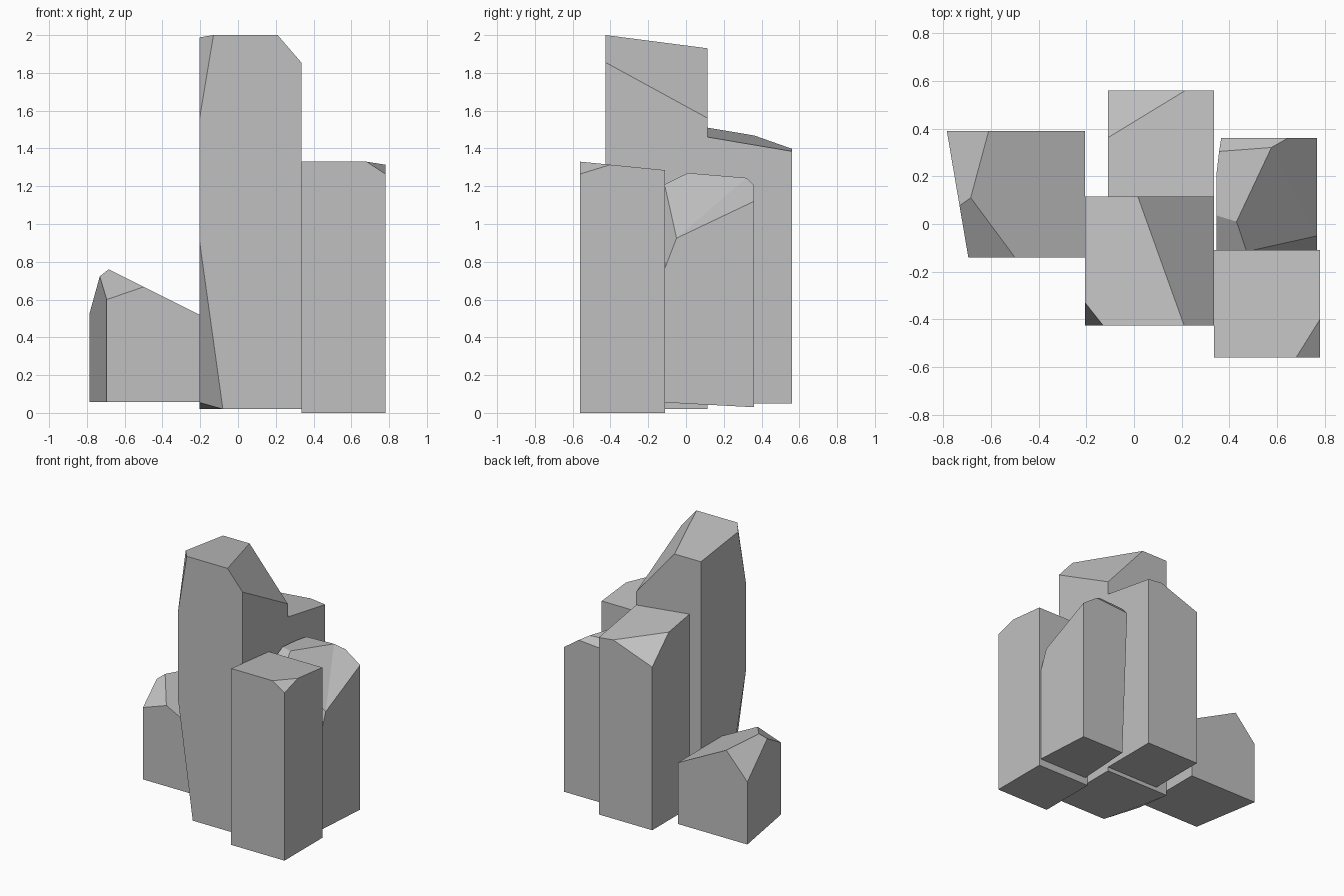
import bpy
import bmesh
from mathutils import Vector

cube = bpy.data.objects.get("Cube")
if cube:
    bpy.data.objects.remove(cube, do_unlink=True)

# Single stone colour
stone = bpy.data.materials.new("stone_grey")
stone.use_nodes = True
GREY = (0.53, 0.53, 0.53, 1)
stone.diffuse_color = GREY
shader = stone.node_tree.nodes["Principled BSDF"]
shader.inputs["Base Color"].default_value = GREY
shader.inputs["Roughness"].default_value = 0.9


def nearest(bm, point):
    return min(bm.verts, key=lambda v: (v.co - Vector(point)).length)


def chisel(bm, a, b, c, centre):
    """Slice off the stone beyond the plane through three points and cap it."""
    a, b, c = Vector(a), Vector(b), Vector(c)
    normal = (b - a).cross(c - a).normalized()
    if normal.dot(centre - a) > 0:
        normal.negate()
    geom = bm.verts[:] + bm.edges[:] + bm.faces[:]
    cut = bmesh.ops.bisect_plane(bm, geom=geom, dist=1e-5, plane_co=a,
                                 plane_no=normal, clear_outer=True)
    rim = [e for e in cut["geom_cut"] if isinstance(e, bmesh.types.BMEdge)]
    bmesh.ops.holes_fill(bm, edges=[e for e in rim if e.is_boundary], sides=0)


def column(name, low, high, cuts, fold=None):
    """Box between two corners, chiselled by planes; fold dents one facet."""
    low, high = Vector(low), Vector(high)
    centre = (low + high) / 2
    centre.z = low.z + (high.z - low.z) * 0.4
    bm = bmesh.new()
    bmesh.ops.create_cube(bm, size=1)
    for v in bm.verts:
        v.co = (low + high) / 2 + v.co * (high - low)
    for plane in cuts:
        chisel(bm, *plane, centre)
    if fold:
        top, dent = (nearest(bm, p) for p in fold)
        dent.co = fold[1]
        bmesh.ops.connect_vert_pair(bm, verts=[top, dent])
    bmesh.ops.recalc_face_normals(bm, faces=bm.faces[:])
    mesh = bpy.data.meshes.new(name)
    bm.to_mesh(mesh)
    bm.free()
    mesh.materials.append(stone)
    obj = bpy.data.objects.new(name, mesh)
    bpy.context.collection.objects.link(obj)
    return obj


# Tall centre column: sloped top, right bevel, two front corner chips, underside
column("tall_column", (-.205, -.425, .02), (.335, .115, 2), [
    ((-.2, -.425, 2), (.3, -.425, 2), (0, .115, 1.93)),
    ((.21, -.425, 2), (.335, -.425, 1.855), (.335, .115, 1.56)),
    ((-.13, -.425, 2), (-.205, -.425, 1.55), (-.205, -.33, 1.99)),
    ((-.205, -.425, .92), (-.08, -.425, .02), (-.205, -.195, .055)),
    ((-.08, -.425, .02), (-.205, -.195, .055), (-.205, .115, .02)),
])

# Back column: tilted top and a chipped back corner
column("back_column", (-.11, .115, .05), (.335, .56, 1.6), [
    ((.335, .115, 1.46), (.335, .56, 1.385), (-.11, .115, 1.51)),
    ((-.11, .36, 1.47), (.22, .56, 1.4), (-.11, .56, 1.28)),
])

# Front column: tilted top and a small chipped corner
column("front_column", (.335, -.56, 0), (.78, -.11, 1.33), [
    ((.335, -.56, 1.33), (.78, -.56, 1.33), (.335, -.11, 1.285)),
    ((.68, -.56, 1.33), (.78, -.4, 1.314), (.78, -.56, 1.265)),
])

# Side column: tilted ends, front and back bevels, broad outer slope
column("side_column", (.345, -.11, 0), (.767, .36, 1.4), [
    ((.345, -.11, .055), (.767, -.11, .055), (.345, .36, .03)),
    ((.345, .01, 1.27), (.767, .01, 1.27), (.345, .31, 1.245)),
    ((.345, .04, 1.27), (.43, .01, 1.27), (.345, -.105, 1.19)),
    ((.36, .305, 1.245), (.575, .32, 1.245), (.5, .36, 1.195)),
    ((.43, .01, 1.27), (.575, .32, 1.245), (.767, .36, 1.12)),
    ((.767, -.05, 1.01), (.767, -.11, .77), (.55, -.11, 1.11)),
    ((.345, .2, 1.25), (.365, .36, 1.2), (.41, .36, .03)),
], fold=((.575, .32, 1.245), (.767, -.05, .925)))

# Low stone: slanted outer wall, single-pitch top, two chipped corners
column("low_stone", (-.785, -.14, .058), (-.205, .39, 1), [
    ((-.785, .39, .1), (-.695, -.14, .1), (-.695, -.14, .5)),
    ((-.685, .11, .76), (-.205, -.14, .52), (-.205, .39, .52)),
    ((-.685, .11, .76), (-.5, -.14, .667), (-.695, -.14, .6)),
    ((-.685, .11, .76), (-.61, .39, .722), (-.785, .39, .53)),
])
